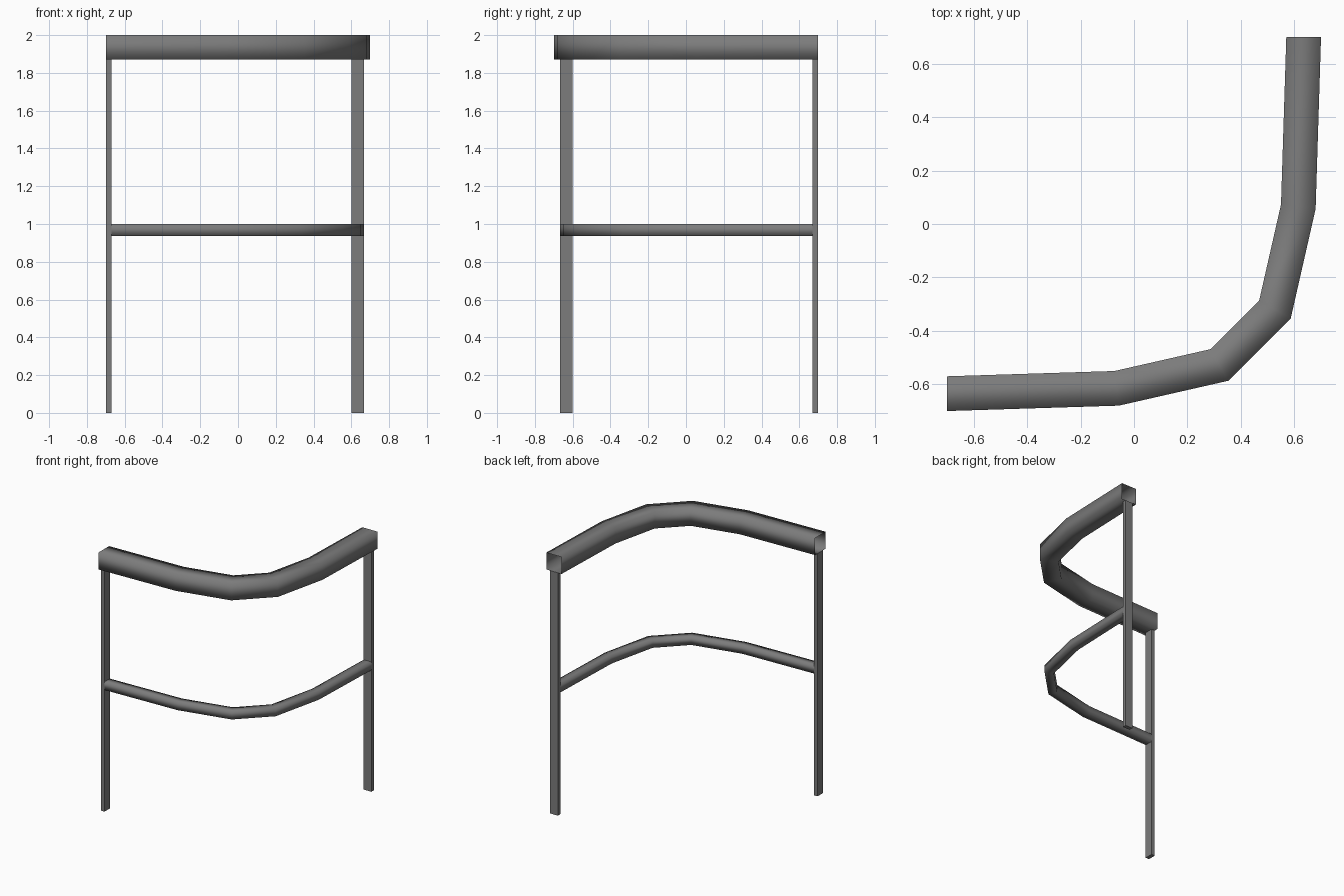
import bpy, bmesh
from mathutils import Vector

if "Cube" in bpy.data.objects:
    bpy.data.objects.remove(bpy.data.objects["Cube"])

metal = bpy.data.materials.new("grey metal")
metal.diffuse_color = (0.2, 0.2, 0.2, 1)
metal.use_nodes = True
metal.node_tree.nodes["Principled BSDF"].inputs["Base Color"].default_value = metal.diffuse_color

# Half of the bent centre line; the other half is its reflection in y = -x
HALF = [(-0.70, -0.635), (-0.065, -0.615), (0.32, -0.5275)]


def finish(name, bm, smooth):
    me = bpy.data.meshes.new(name)
    bmesh.ops.recalc_face_normals(bm, faces=bm.faces)
    for f in bm.faces:
        f.smooth = smooth
    bm.to_mesh(me)
    bm.free()
    me.materials.append(metal)
    ob = bpy.data.objects.new(name, me)
    bpy.context.collection.objects.link(ob)
    return ob


def rail(name, width, z0, z1, end_x):
    """Open-ended square tube swept along the centre line with mitred bends."""
    half = [(end_x, HALF[0][1])] + HALF[1:]
    path = [Vector(p) for p in half + [(-y, -x) for x, y in reversed(half)]]
    last = len(path) - 1
    bm = bmesh.new()
    rings = []
    for i, p in enumerate(path):
        a = (path[i] - path[i - 1]).normalized() if i else None
        b = (path[i + 1] - path[i]).normalized() if i < last else None
        if a is None:
            side = Vector((0, 1))       # square cut at the ends
        elif b is None:
            side = Vector((-1, 0))
        else:
            t = (a + b).normalized()
            side = Vector((-t.y, t.x)) / t.dot(a)
        o, n = p - side * width / 2, p + side * width / 2
        rings.append([bm.verts.new((q.x, q.y, z))
                      for q, z in ((o, z0), (o, z1), (n, z1), (n, z0))])
    for r, s in zip(rings, rings[1:]):
        for k in range(4):
            bm.faces.new((r[k], r[k - 1], s[k - 1], s[k]))
    return finish(name, bm, True)


def post(name, lo, hi):
    bm = bmesh.new()
    bmesh.ops.create_cube(bm, size=1)
    lo, hi = Vector(lo), Vector(hi)
    for v in bm.verts:
        v.co = (lo + hi) / 2 + v.co * (hi - lo)
    return finish(name, bm, False)


# Rails
rail("top_rail", 0.13, 1.87, 2.0, -0.70)
rail("middle_rail", 0.065, 0.937, 1.0, -0.67)

# Posts at both ends
post("left_post", (-0.70, -0.667, 0), (-0.67, -0.602, 1.87))
post("right_post", (0.602, 0.67, 0), (0.667, 0.70, 1.87))
